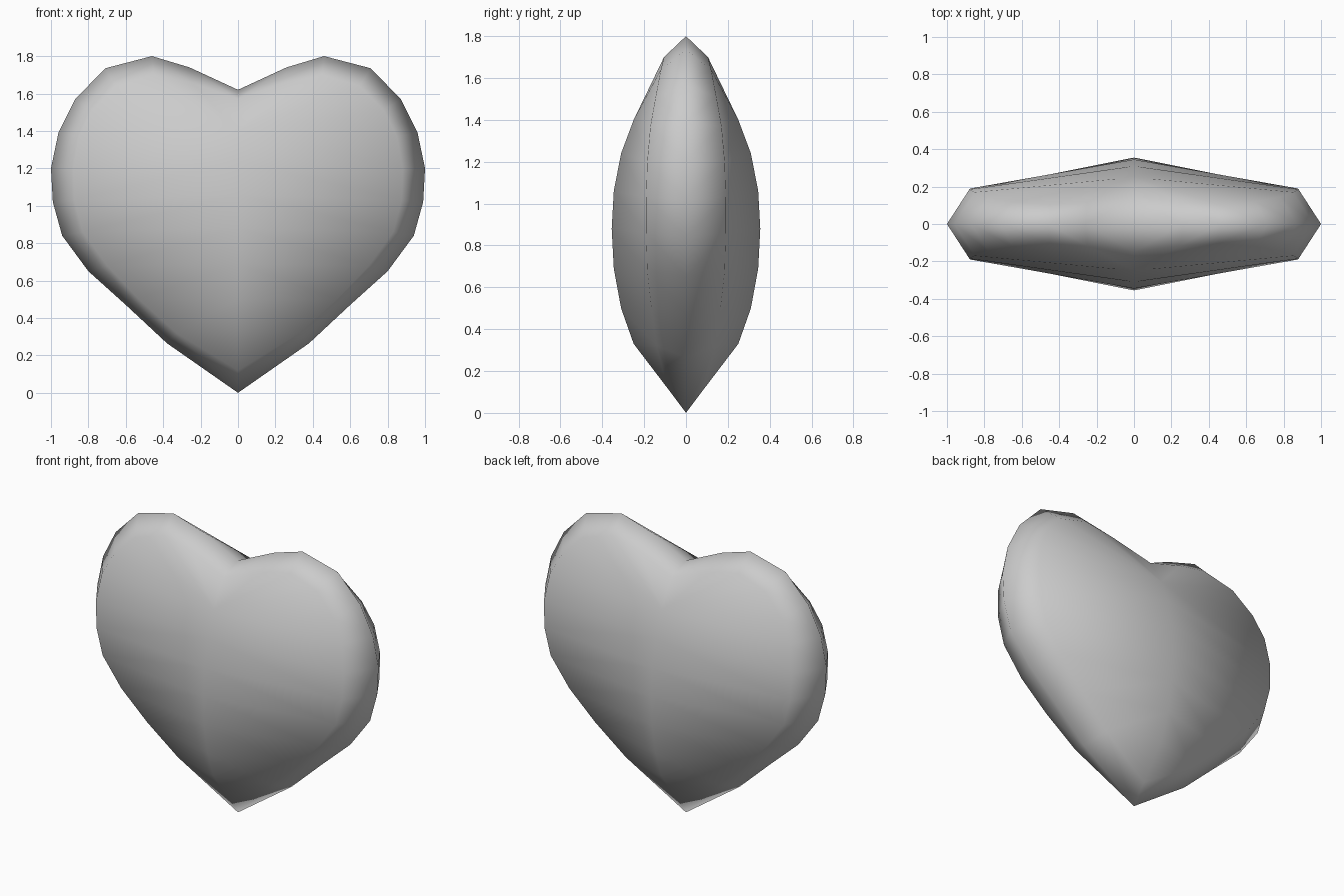
import bpy, bmesh

if "Cube" in bpy.data.objects:
    bpy.data.objects.remove(bpy.data.objects["Cube"])

# right half of the heart, tip to notch: outer rim (x, z) and raised inner rim (x, y, z)
rim = [(0, 0), (.38, .265), (.60, .47), (.80, .65), (.94, .84), (.99, 1.02),
       (1.0, 1.20), (.96, 1.39), (.87, 1.57), (.71, 1.735), (.46, 1.80),
       (.26, 1.74), (0, 1.62)]
inner = [(0, .09, .12), (.33, .14, .32), (.53, .165, .50), (.70, .185, .68),
         (.83, .19, .86), (.875, .19, 1.03), (.88, .185, 1.20), (.85, .17, 1.37),
         (.78, .145, 1.51), (.65, .12, 1.64), (.45, .105, 1.70),
         (.25, .115, 1.66), (0, .15, 1.57)]
# centre ridge (y, z)
ridge = [(.25, .33), (.31, .50), (.345, .69), (.355, .88), (.345, 1.06),
         (.31, 1.24), (.25, 1.40)]

bm = bmesh.new()


def quarter(sx, sy):
    a = [bm.verts.new((sx * x, 0, z)) for x, z in rim]
    b = [bm.verts.new((sx * x, sy * y, z)) for x, y, z in inner]
    c = [bm.verts.new((0, sy * y, z)) for y, z in ridge]
    faces = [(a[i], a[i + 1], b[i + 1], b[i]) for i in range(12)]   # bevelled edge
    faces.append((b[0], b[1], c[0]))                                # lower point
    faces += [(b[i + 1], b[i + 2], c[i + 1], c[i]) for i in range(6)]
    faces += [(b[i], b[i + 1], c[6]) for i in range(7, 12)]         # upper lobe fan
    for f in faces:
        bm.faces.new(f)


for sx in (-1, 1):
    for sy in (-1, 1):
        quarter(sx, sy)

bmesh.ops.remove_doubles(bm, verts=bm.verts, dist=.0005)
bmesh.ops.recalc_face_normals(bm, faces=bm.faces)
for f in bm.faces:
    f.smooth = True

mesh = bpy.data.meshes.new("heart")
bm.to_mesh(mesh)
bm.free()
bpy.context.collection.objects.link(bpy.data.objects.new("heart", mesh))
